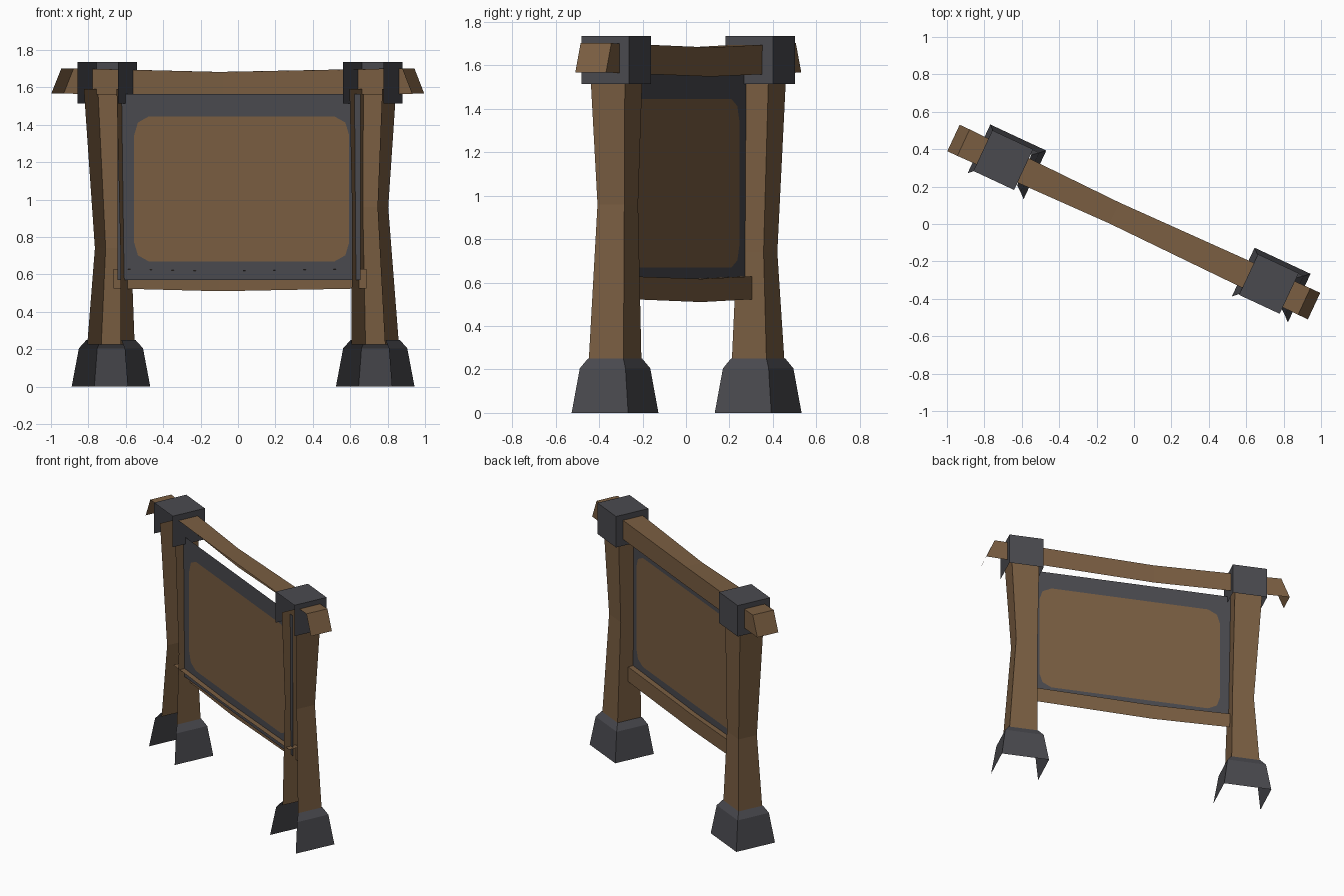
import bpy, bmesh, math
from mathutils import Matrix

if "Cube" in bpy.data.objects:
    bpy.data.objects.remove(bpy.data.objects["Cube"])

TURN = Matrix.Rotation(math.radians(-25), 4, 'Z')   # whole sign is turned about z
YC = 0.014                                          # depth centre of the posts


def material(name, rgb):
    m = bpy.data.materials.new(name)
    m.diffuse_color = (*rgb, 1)
    m.use_nodes = True
    m.node_tree.nodes["Principled BSDF"].inputs["Base Color"].default_value = m.diffuse_color
    return m


WOOD = material("brown_wood", (0.195, 0.112, 0.054))
IRON = material("dark_grey_iron", (0.068, 0.068, 0.078))


def finish(bm, name, mats):
    me = bpy.data.meshes.new(name)
    bm.transform(TURN)
    bm.to_mesh(me)
    bm.free()
    for m in mats:
        me.materials.append(m)
    ob = bpy.data.objects.new(name, me)
    bpy.context.collection.objects.link(ob)
    return ob


def loft(name, mat, sections, edges, first=False, last=False):
    """Open shell through four-point sections, using only the first `edges` sides."""
    bm = bmesh.new()
    rows = [[bm.verts.new(p) for p in s] for s in sections]
    for lo, hi in zip(rows, rows[1:]):
        for i in range(edges):
            bm.faces.new((lo[i], lo[i + 1], hi[i + 1], hi[i]))
    if first:
        bm.faces.new(rows[0][::-1])
    if last:
        bm.faces.new(rows[-1])
    for v in [v for v in bm.verts if not v.link_faces]:
        bm.verts.remove(v)
    return finish(bm, name, [mat])


def level(x0, x1, y0, y1, z):
    """Horizontal section; the open side is the front."""
    return [(x1, y0, z), (x1, y1, z), (x0, y1, z), (x0, y0, z)]


def block(cx, w, d, z):
    return level(cx - w / 2, cx + w / 2, YC - d / 2, YC + d / 2, z)


def slice_x(xb, xt, y0, y1, z0, z1):
    """Section of a horizontal bar; front and underside stay open."""
    return [(xb, y1, z0), (xt, y1, z1), (xt, y0, z1), (xb, y0, z0)]


# Posts with iron feet and caps, open at the front
for side, s, foot_x, cap_x, waist_z in (("left", -1, -0.756, -0.778, 0.74),
                                        ("right", 1, 0.803, 0.789, 0.96)):
    loft(side + "_foot", IRON, [block(foot_x, 0.33, 0.287, 0),
                                block(foot_x, 0.27, 0.232, 0.205),
                                block(foot_x, 0.205, 0.18, 0.25)], 3)
    mid = (foot_x + cap_x) / 2
    outer, inner = mid + s * 0.052, mid - s * 0.098
    waist = level(min(outer, inner), max(outer, inner), YC - 0.068, YC + 0.068, waist_z)
    loft(side + "_post", WOOD, [block(foot_x, 0.197, 0.177, 0.225), waist,
                                block(cap_x, 0.193, 0.177, 1.59)], 3)
    loft(side + "_cap", IRON, [block(cap_x, 0.24, 0.24, 1.515),
                               block(cap_x, 0.24, 0.24, 1.735)], 3, last=True)

# Top beam with slanted ends and a slight sag
loft("top_beam", WOOD, [slice_x(-1.069, -1.01, -0.069, 0.087, 1.567, 1.702),
                        slice_x(-0.12, -0.12, -0.053, 0.071, 1.548, 1.682),
                        slice_x(1.058, 1.0, -0.069, 0.087, 1.567, 1.702)],
     2, first=True, last=True)

# Lower rail
loft("lower_rail", WOOD, [slice_x(-0.747, -0.747, -0.05, 0.026, 0.525, 0.63),
                          slice_x(-0.12, -0.12, -0.045, 0.022, 0.51, 0.617),
                          slice_x(0.745, 0.745, -0.05, 0.026, 0.525, 0.63)], 2)

# Sign panel: grey border around a brown board with clipped corners
bm = bmesh.new()
ox, oz, iz, cx, cz = 0.717, 0.4975, 0.387, 0.011, 1.0675
ix, icx, icz = 0.634, 0.027, 1.057
PY = -0.012
inner, outer = [], []
for sx, sz in ((-1, -1), (1, -1), (1, 1), (-1, 1)):
    pts = [(0, 0.10, 1, 0), (0.022, 0.032, 1, 1), (0.085, 0, 0, 1)]
    for dx, dz, edge_x, edge_z in (pts if sx * sz > 0 and sx < 0 or sx > 0 and sz > 0
                                   else pts[::-1]):
        x, z = icx + sx * (ix - dx), icz + sz * (iz - dz)
        inner.append(bm.verts.new((x, PY, z)))
        outer.append(bm.verts.new((cx + sx * ox if edge_x else x, PY,
                                   cz + sz * oz if edge_z else z)))
bm.faces.new(inner)
n = len(inner)
for i in range(n):
    j = (i + 1) % n
    bm.faces.new((outer[i], outer[j], inner[j], inner[i])).material_index = 1
finish(bm, "sign_panel", [WOOD, IRON])
